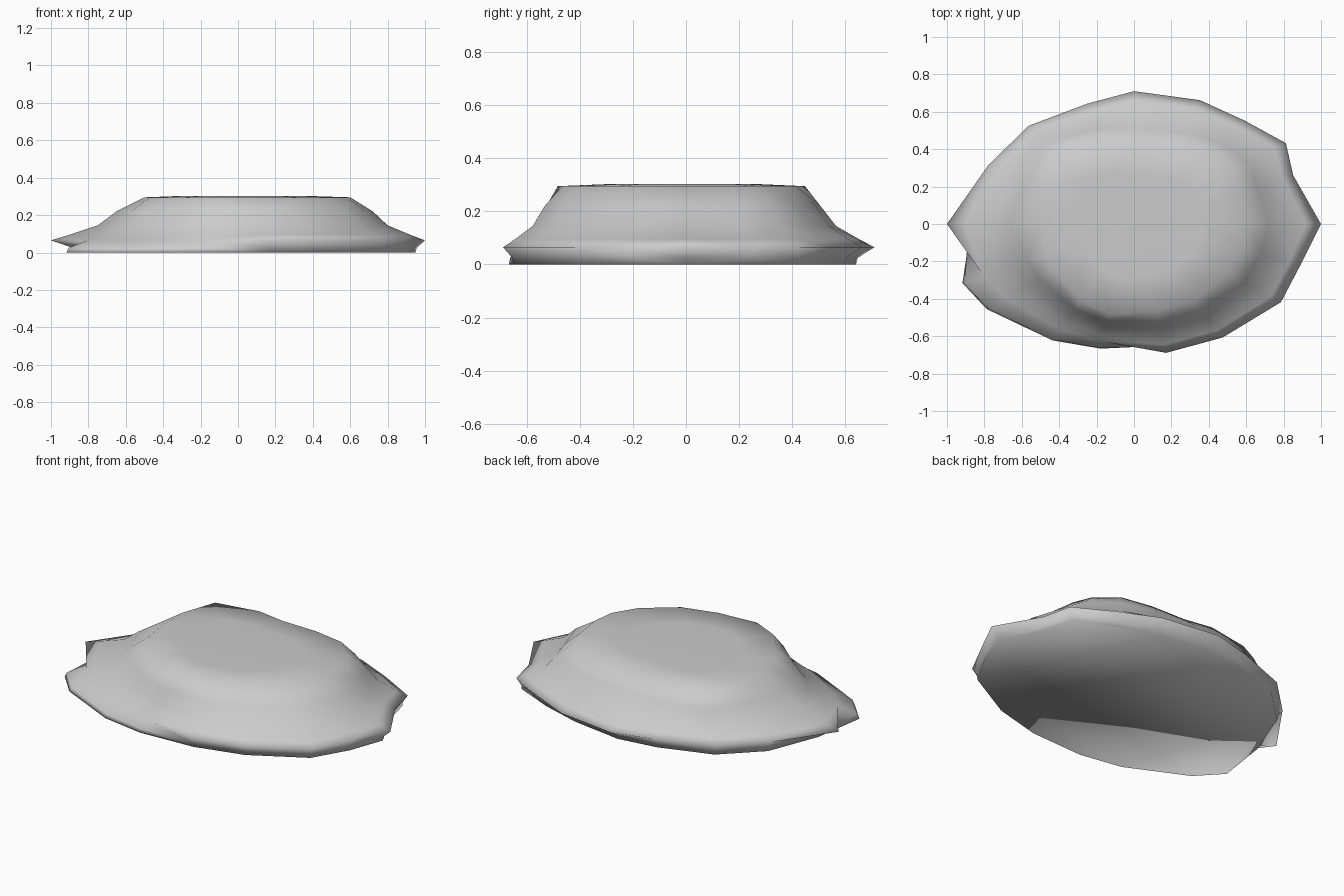
import bpy, bmesh, math

if "Cube" in bpy.data.objects:
    bpy.data.objects.remove(bpy.data.objects["Cube"])

# Irregular outlines in polar form: compass angle and radius of three contours
ANGLES = [0, 17, 28, 43, 62, 90, 111, 137, 158, 180, 199, 210, 235, 255, 284, 308, 332, 347]
FOOT = [.95, .86, .89, .76, .67, .64, .65, .74, .81, .87, .97, .91, .76, .69, .67, .73, .86, .90]
BULGE = [1, .89, .92, .81, .75, .71, .69, .77, .84, 1, .85, .79, .69, .65, .71, .77, .89, .92]
RIM = [.60, .60, .60, .56, .47, .42, .48, .59, .54, .50, .50, .50, .50, .50, .48, .52, .57, .60]

# Layers from the flat foot to the plateau: start contour, end contour, blend, height
LAYERS = [(FOOT, FOOT, 0, 0), (FOOT, BULGE, 0.1, 0.025), (BULGE, BULGE, 0, 0.065),
          (BULGE, RIM, 0.2, 0.095), (BULGE, RIM, 0.5, 0.145),
          (BULGE, RIM, 0.7, 0.22), (RIM, RIM, 0, 0.295)]


def ring(bm, radii, z):
    """One closed contour of vertices at height z."""
    return [bm.verts.new((r * math.cos(math.radians(a)), r * math.sin(math.radians(a)), z))
            for a, r in zip(ANGLES, radii)]


# Rock body, lofted through the layers
bm = bmesh.new()
rings = [ring(bm, [p + (q - p) * t for p, q in zip(a, b)], z) for a, b, t, z in LAYERS]
rings.append(ring(bm, [r * 0.6 for r in RIM], 0.303))
n = len(ANGLES)
for low, high in zip(rings, rings[1:]):
    for i in range(n):
        j = (i + 1) % n
        bm.faces.new((low[i], low[j], high[j], high[i]))
bm.faces.new(rings[-1])
bm.faces.new(rings[0][::-1])
bmesh.ops.triangulate(bm, faces=[f for f in bm.faces if len(f.verts) == 4])
bmesh.ops.recalc_face_normals(bm, faces=bm.faces)

mesh = bpy.data.meshes.new("flat_rock")
bm.to_mesh(mesh)
bm.free()
rock = bpy.data.objects.new("flat_rock", mesh)
bpy.context.collection.objects.link(rock)

# Plain stone colour, worn smooth surface
stone = bpy.data.materials.new("stone grey")
stone.diffuse_color = (0.6, 0.6, 0.6, 1)
stone.use_nodes = True
stone.node_tree.nodes["Principled BSDF"].inputs["Base Color"].default_value = stone.diffuse_color
mesh.materials.append(stone)
for p in mesh.polygons:
    p.use_smooth = True
